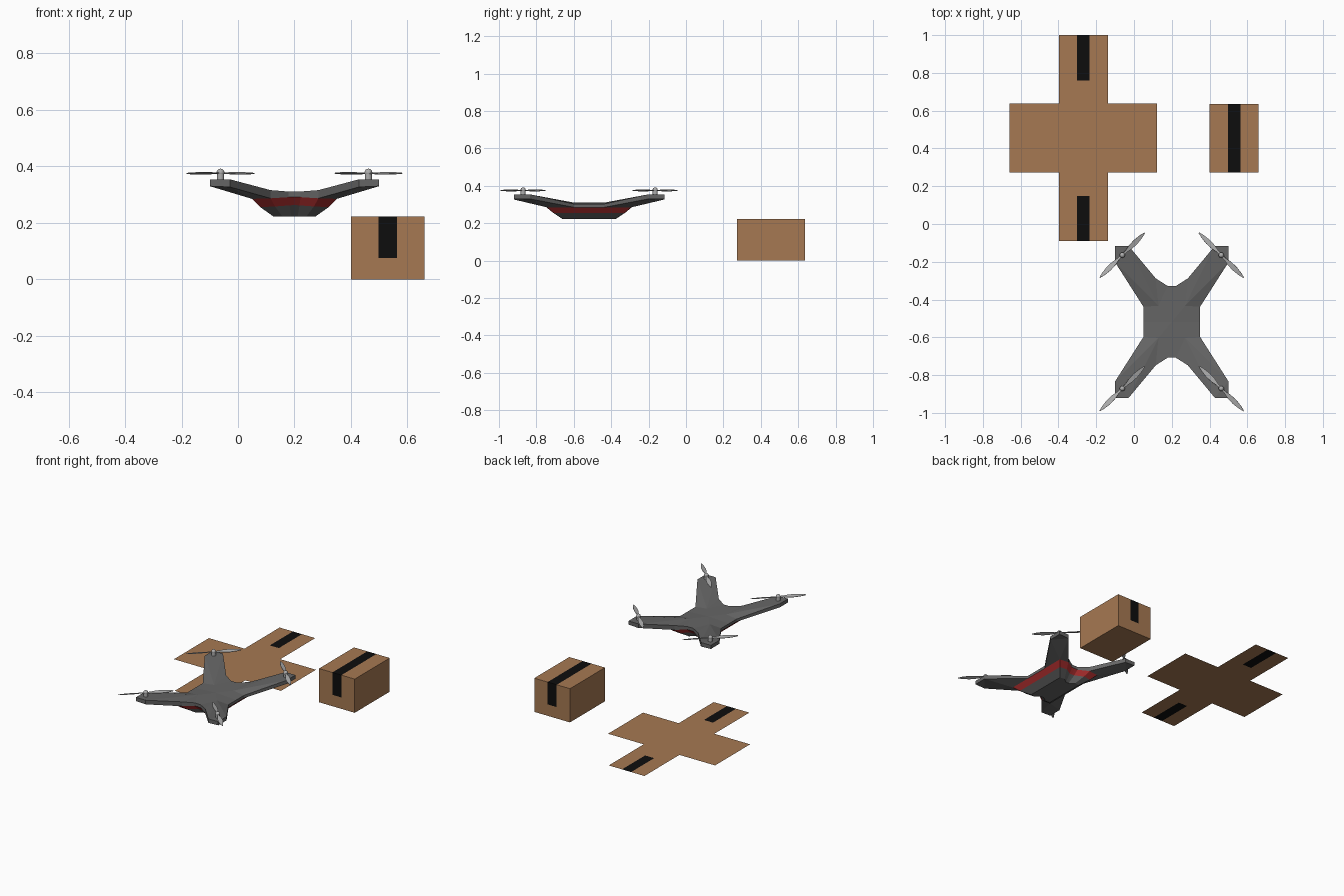
import bpy, bmesh, math
from mathutils import Matrix, Vector

cube = bpy.data.objects.get("Cube")
if cube:
    bpy.data.objects.remove(cube, do_unlink=True)


def material(name, rgb, rough=0.6):
    m = bpy.data.materials.new(name)
    m.use_nodes = True
    m.diffuse_color = (*rgb, 1)
    bsdf = m.node_tree.nodes["Principled BSDF"]
    bsdf.inputs["Base Color"].default_value = (*rgb, 1)
    bsdf.inputs["Roughness"].default_value = rough
    return m


CARDBOARD = material("cardboard brown", (0.38, 0.19, 0.085))
TAPE = material("tape black", (0.004, 0.004, 0.004))
BODY = material("body gray", (0.13, 0.13, 0.13))
RED = material("band red", (0.45, 0.03, 0.03))
ROTOR = material("rotor light gray", (0.42, 0.42, 0.42))


def make_object(name, bm, mats, location=(0, 0, 0)):
    mesh = bpy.data.meshes.new(name)
    bm.to_mesh(mesh)
    bm.free()
    for m in mats:
        mesh.materials.append(m)
    obj = bpy.data.objects.new(name, mesh)
    obj.location = location
    bpy.context.collection.objects.link(obj)
    return obj


def cut(bm, axis, value):
    co, no = Vector((0, 0, 0)), Vector((0, 0, 0))
    co[axis], no[axis] = value, 1
    bmesh.ops.bisect_plane(bm, geom=bm.verts[:] + bm.edges[:] + bm.faces[:],
                           plane_co=co, plane_no=no)


# Closed parcel with tape over the top and down both ends
W, L, H, TAPE_W = 0.13, 0.182, 0.222, 0.033
bm = bmesh.new()
bmesh.ops.create_cube(bm, size=1, matrix=Matrix.Translation((0, 0, H / 2))
                      @ Matrix.Diagonal((2 * W, 2 * L, H, 1)))
for x in (-TAPE_W, TAPE_W):
    cut(bm, 0, x)
cut(bm, 2, 0.075)
for f in bm.faces:
    c = f.calc_center_median()
    f.material_index = int(abs(c.x) < TAPE_W and c.z > 0.075)
make_object("parcel_box", bm, [CARDBOARD, TAPE], (0.53, 0.454, 0))

# Unfolded parcel: cross of flat panels with tape on the two end flaps
bm = bmesh.new()
xs = (-3 * W, -W, -TAPE_W, TAPE_W, W, 3 * W)
ys = (-3 * L, -0.306, -L, L, 0.306, 3 * L)
for x0, x1 in zip(xs, xs[1:]):
    for y0, y1 in zip(ys, ys[1:]):
        cx, cy = abs(x0 + x1) / 2, abs(y0 + y1) / 2
        if cx > W and cy > L:
            continue
        f = bm.faces.new([bm.verts.new((x, y, 0)) for x, y in
                          ((x0, y0), (x1, y0), (x1, y1), (x0, y1))])
        f.material_index = int(cx < TAPE_W and cy > 0.306)
bmesh.ops.remove_doubles(bm, verts=bm.verts, dist=0.0005)
make_object("unfolded_parcel", bm, [CARDBOARD, TAPE], (-0.268, 0.455, 0))

# Drone hull: one quarter, upper case on top and lower case on the lower rim
CENTER = Vector((0.2, -0.518, 0))
outline = {"A": (0.15, 0, 0.303, 0.285), "B": (0.15, 0.08, 0.303, 0.285),
           "C": (0.30, 0.315, 0.354, 0.330), "D": (0.30, 0.402, 0.354, 0.330),
           "E": (0.228, 0.402, 0.354, 0.327), "F": (0.085, 0.23, 0.316, 0.287),
           "G": (0.022, 0.19, 0.311, 0.291), "H": (0, 0.19, 0.311, 0.292)}
points = {"O": (0, 0, 0.311), "K": (0.07, 0.085, 0.311), "p": (0.15, 0.225, 0.285)}
for key, (x, y, top, low) in outline.items():
    points[key] = (x, y, top)
    points[key.lower()] = (x, y, low)

bm = bmesh.new()
v = {key: bm.verts.new(co) for key, co in points.items()}
top_faces = ["OABK", "BCK", "KCE", "KEF", "CDE", "KFG", "OKGH"]
arm_undersides = ["bpc", "pec", "cde", "pfe"]
rim = "ABCDEFGH"
walls = [a + b + b.lower() + a.lower() for a, b in zip(rim, rim[1:])]
for face in top_faces + arm_undersides + walls:
    bm.faces.new([v[k] for k in face])

# Belly: red band, then a gray taper to a flat bottom
ring = [v[k] for k in "abpfgh"]
for sx, sy, z, mat in ((0.81, 0.85, 0.256, 1), (0.5, 0.62, 0.223, 0)):
    lower = []
    for key in "abpfgh":
        x, y, top = points[key]
        lift = (top - 0.285) if mat else 0
        lower.append(bm.verts.new((x * sx, y * sy, z + lift)))
    for i in range(len(ring) - 1):
        f = bm.faces.new((ring[i], ring[i + 1], lower[i + 1], lower[i]))
        f.material_index = mat
    ring = lower
bm.faces.new(ring + [bm.verts.new((0, 0, 0.223))])

for axis in "XY":
    bmesh.ops.mirror(bm, geom=bm.verts[:] + bm.edges[:] + bm.faces[:],
                     axis=axis, merge_dist=0.0005)
bmesh.ops.remove_doubles(bm, verts=bm.verts, dist=0.0005)
bmesh.ops.recalc_face_normals(bm, faces=bm.faces)
make_object("drone_body", bm, [BODY, RED], CENTER)


def make_motor(name, location):
    bm = bmesh.new()
    bmesh.ops.create_cone(bm, cap_ends=True, segments=16, radius1=0.013, radius2=0.013,
                          depth=0.03, matrix=Matrix.Translation((0, 0, 0.015)))
    bmesh.ops.create_uvsphere(bm, u_segments=16, v_segments=8, radius=0.014,
                              matrix=Matrix.Translation((0, 0, 0.025)))
    obj = make_object(name, bm, [ROTOR], location)
    for poly in obj.data.polygons:
        poly.use_smooth = True
    obj.data.set_sharp_from_angle(angle=math.radians(40))


def make_propeller(name, location, angle):
    # Two pitched blades, wide in the middle and narrow at the tip
    stations = ((0, 0.005), (0.03, 0.006), (0.06, 0.012), (0.10, 0.014),
                (0.14, 0.009), (0.168, 0.002))
    bm = bmesh.new()
    for turn in (0, math.pi):
        rows = [[bm.verts.new((s, w * side, 0)) for side in (-1, 1)] for s, w in stations]
        faces = [bm.faces.new((a[0], b[0], b[1], a[1])) for a, b in zip(rows, rows[1:])]
        verts = [vert for row in rows for vert in row]
        extruded = bmesh.ops.extrude_face_region(bm, geom=faces, use_keep_orig=True)["geom"]
        raised = [g for g in extruded if isinstance(g, bmesh.types.BMVert)]
        bmesh.ops.translate(bm, verts=raised, vec=(0, 0, 0.003))
        spin = Matrix.Rotation(turn, 4, "Z") @ Matrix.Rotation(math.radians(14), 4, "X")
        bmesh.ops.transform(bm, matrix=spin, verts=verts + raised)
    bmesh.ops.recalc_face_normals(bm, faces=bm.faces)
    obj = make_object(name, bm, [ROTOR], location)
    obj.rotation_euler.z = angle


# Motors and propellers on the four arm tips
for side, sx in (("left", 1), ("right", -1)):
    for end, sy in (("front", -1), ("back", 1)):
        base = CENTER + Vector((0.262 * sx, 0.353 * sy, 0.353))
        make_motor(f"{end}_{side}_motor", base)
        make_propeller(f"{end}_{side}_propeller", base + Vector((0, 0, 0.021)),
                       -sx * math.radians(45))
